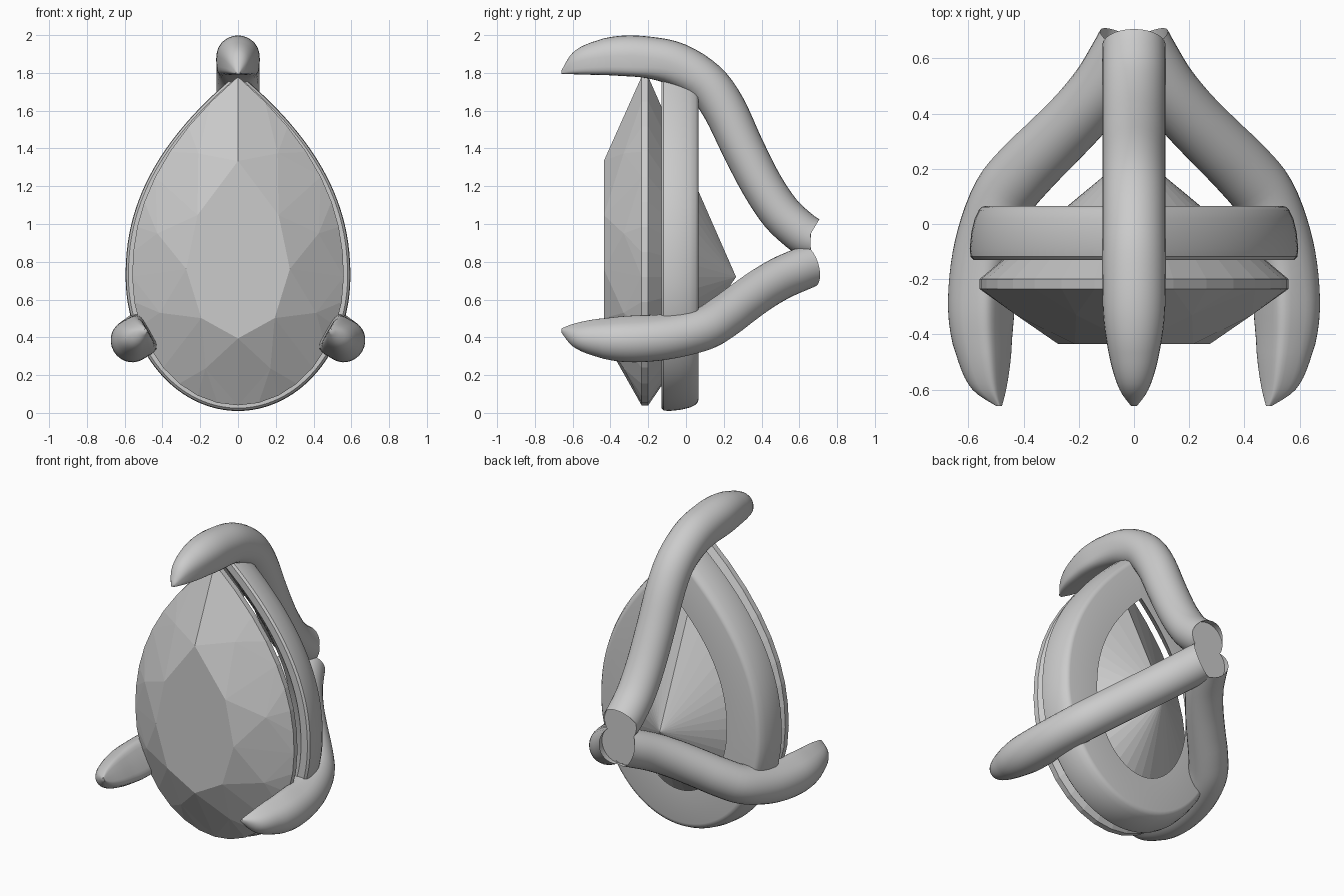
import bpy, bmesh, math
from mathutils import Vector

if "Cube" in bpy.data.objects:
    bpy.data.objects.remove(bpy.data.objects["Cube"])


def pear(u, w=0.595, z0=0.01, z1=1.8, zc=0.72):
    """Pear outline in x/z; u runs 0..1 from the bottom round to the right."""
    a = 2 * math.pi * u - math.pi / 2
    if math.sin(a) <= 0:
        return w * math.cos(a), zc + (zc - z0) * math.sin(a)
    t = 1 - abs(a - math.pi / 2) / (math.pi / 2)
    side = 1 if a <= math.pi / 2 else -1
    return side * w * (1 - t ** 2.2), zc + (z1 - zc) * t


def make(name, verts, faces, smooth=None):
    bm = bmesh.new()
    vs = [bm.verts.new(v) for v in verts]
    for f in faces:
        bm.faces.new([vs[i] for i in f])
    bmesh.ops.remove_doubles(bm, verts=bm.verts, dist=1e-5)
    bmesh.ops.recalc_face_normals(bm, faces=bm.faces)
    me = bpy.data.meshes.new(name)
    bm.to_mesh(me)
    bm.free()
    ob = bpy.data.objects.new(name, me)
    bpy.context.collection.objects.link(ob)
    if smooth:
        bpy.ops.object.select_all(action='DESELECT')
        ob.select_set(True)
        bpy.context.view_layer.objects.active = ob
        bpy.ops.object.shade_smooth_by_angle(angle=math.radians(smooth))
    return ob


def loft(rows, cols, closed):
    n = rows if closed else rows - 1
    return [(i * cols + j, i * cols + (j + 1) % cols,
             (i + 1) % rows * cols + (j + 1) % cols, (i + 1) % rows * cols + j)
            for i in range(n) for j in range(cols)]


# Seat ring: rounded outside, cone-shaped opening behind the stone
profile = [(-0.13, 0.90), (-0.13, 0.975), (-0.118, 0.995), (-0.09, 1.0), (-0.03, 0.99),
           (0.02, 0.97), (0.05, 0.945), (0.062, 0.925), (0.066, 0.90), (0.066, 0.56)]
N = 96
verts = []
for i in range(N):
    x, z = pear(i / N)
    for y, s in profile:
        verts.append((x * s, y, 0.8 + (z - 0.8) * (1 - (1 - s) * 0.77)))
make("seat_ring", verts, loft(N, len(profile), True), 35)

# Faceted pear stone: table, stars, kites, girdle and pavilion
G = 32


def stone_ring(count, shift, sx, sz, y):
    out = []
    for k in range(count):
        x, z = pear((k + shift) / count, 0.56, 0.04, 1.78)
        out.append((x * sx, y, 0.81 + (z - 0.81) * sz))
    return out


verts = (stone_ring(8, 0, 0.49, 0.54, -0.435) + stone_ring(8, 0.5, 0.80, 0.80, -0.33)
         + stone_ring(G, 0, 1, 1, -0.235) + stone_ring(G, 0, 1, 1, -0.2)
         + [(0, 0.265, 0.72)])
T, M, A, B, culet = 0, 8, 16, 16 + G, 16 + 2 * G
faces = [tuple(range(8))]
for k in range(8):
    n, p = (k + 1) % 8, (k - 1) % 8
    faces.append((T + k, T + n, M + k))
    faces += [(T + k, M + p, A + 4 * k), (T + k, A + 4 * k, M + k)]
    faces += [(M + k, A + 4 * k + j, A + (4 * k + j + 1) % G) for j in range(4)]
for j in range(G):
    n = (j + 1) % G
    faces += [(A + j, B + j, B + n, A + n), (B + j, culet, B + n)]
make("pear_stone", verts, faces)

# Prong stations: y, height of top prong, reach of side prongs, half height, half width
stations = [(-0.66, 1.803, 0.582, 0.008, 0.010), (-0.60, 1.850, 0.632, 0.057, 0.052),
            (-0.50, 1.876, 0.658, 0.086, 0.085), (-0.35, 1.890, 0.675, 0.106, 0.110),
            (-0.20, 1.882, 0.668, 0.110, 0.115), (-0.05, 1.845, 0.630, 0.115, 0.115),
            (0.10, 1.750, 0.560, 0.115, 0.115), (0.20, 1.615, 0.460, 0.115, 0.115),
            (0.30, 1.405, 0.335, 0.112, 0.115), (0.40, 1.210, 0.215, 0.110, 0.115),
            (0.50, 1.060, 0.115, 0.110, 0.115), (0.60, 0.965, 0.040, 0.110, 0.115),
            (0.66, 0.925, 0.0, 0.110, 0.113)]


def spline(pts, steps=4):
    out = []
    for i in range(len(pts) - 1):
        a, b = pts[max(i - 1, 0)], pts[i]
        c, d = pts[i + 1], pts[min(i + 2, len(pts) - 1)]
        for k in range(steps):
            t = k / steps
            out.append(tuple(0.5 * (2 * q + (r - p) * t + (2 * p - 5 * q + 4 * r - s) * t * t
                                    + (3 * q - p - 3 * r + s) * t ** 3)
                             for p, q, r, s in zip(a, b, c, d)))
    return out + [pts[-1]]


def prong(name, base, along, normal, col):
    """Sweep a section that is flat on the inside near the claw tip."""
    pts = spline(stations)
    n, yv = Vector(normal).normalized(), Vector((0, 1, 0))
    side = n.cross(yv)
    S, verts = 28, []
    for i, p in enumerate(pts):
        a, b = pts[max(i - 1, 0)], pts[min(i + 1, len(pts) - 1)]
        t = Vector((b[0] - a[0], b[col] - a[col])).normalized()
        if p[0] < -0.45 or i == len(pts) - 1:
            t = Vector((1, 0))
        up = n * t.x - yv * t.y
        c = Vector(base) + Vector(along) * p[col] + yv * p[0]
        flat = min(1, max(0, (0.1 - p[0]) / 0.35))
        for k in range(S):
            f = 2 * math.pi * k / S
            cs, sn = math.cos(f), math.sin(f)
            e = 1 if sn > 0 else 1 - 0.6 * flat
            u = math.copysign(abs(cs) ** e, cs) * p[4]
            v = math.copysign(abs(sn) ** e, sn) * p[3]
            verts.append(c + side * u + up * v)
    R = len(pts)
    caps = [tuple(range(S)), tuple(range((R - 1) * S, R * S))]
    make(name, verts, loft(R, S, False) + caps, 40)


# Three claw prongs meeting at the back
prong("top_prong", (0, 0, 0), (0, 0, 1), (0, 0, 1), 1)
for label, sx in (("right", 1), ("left", -1)):
    prong(label + "_prong", (0.02 * sx, 0, 0.78), (0.806 * sx, 0, -0.592),
          (0.866 * sx, 0, -0.5), 2)
